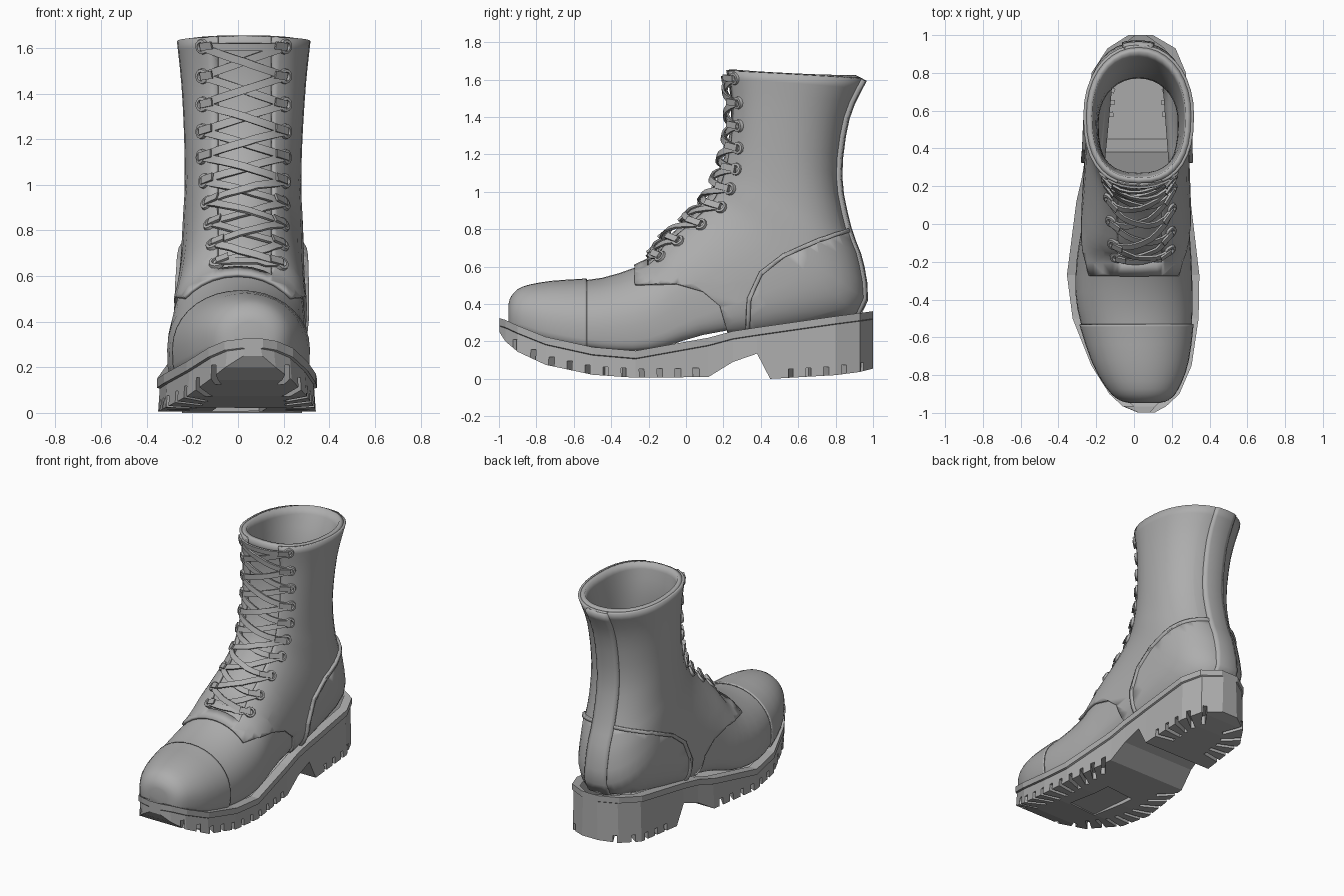
import bpy, bmesh, math
from mathutils import Vector, Matrix
from mathutils.bvhtree import BVHTree

if "Cube" in bpy.data.objects:
    bpy.data.objects.remove(bpy.data.objects["Cube"], do_unlink=True)

grey = bpy.data.materials.new("plain grey")
grey.use_nodes = True
grey.diffuse_color = (0.42, 0.42, 0.42, 1)
grey.node_tree.nodes["Principled BSDF"].inputs["Base Color"].default_value = grey.diffuse_color


def make(name, bm, smooth=True):
    me = bpy.data.meshes.new(name)
    bm.to_mesh(me)
    bm.free()
    ob = bpy.data.objects.new(name, me)
    bpy.context.collection.objects.link(ob)
    me.materials.append(grey)
    bpy.ops.object.select_all(action='DESELECT')
    ob.select_set(True)
    bpy.context.view_layer.objects.active = ob
    if smooth:
        bpy.ops.object.shade_smooth_by_angle(angle=math.radians(35))
    return ob


def thicken(ob, t, offset=1):
    m = ob.modifiers.new("thickness", 'SOLIDIFY')
    m.thickness, m.offset = t, offset


def loft(bm, rings, cap_start=True, cap_end=True):
    vs = [[bm.verts.new(p) for p in r] for r in rings]
    n = len(vs[0])
    for a, b in zip(vs, vs[1:]):
        for i in range(n):
            bm.faces.new((a[i], a[(i + 1) % n], b[(i + 1) % n], b[i]))
    if cap_start:
        bm.faces.new(vs[0][::-1])
    if cap_end:
        bm.faces.new(vs[-1])


def spline(rows, sub):
    # Smooth curve through the rows
    rows = [Vector(r) for r in rows]
    ext = [rows[0], *rows, rows[-1]]
    for a, b, c, d in zip(ext, ext[1:], ext[2:], ext[3:]):
        for k in range(sub):
            t = k / sub
            yield b + ((c - a) * t + (2 * a - 5 * b + 4 * c - d) * t ** 2
                       + (3 * b - a - 3 * c + d) * t ** 3) / 2
    yield rows[-1]


# Upper: sections that turn from upright at the toe to level at the collar
# front y, front z, back y, back z, half width
SECTIONS = [
    (-.94, .40, -.94, .29, .07), (-.925, .44, -.925, .275, .125), (-.87, .485, -.87, .25, .18),
    (-.72, .515, -.72, .19, .25), (-.45, .54, -.45, .135, .305), (-.20, .63, -.20, .13, .305),
    (-.12, .735, .10, .21, .28), (.025, .87, .55, .27, .262), (.125, .985, .905, .36, .255),
    (.17, 1.08, .92, .59, .248), (.20, 1.17, .85, .80, .24), (.232, 1.31, .80, 1.08, .243),
    (.24, 1.48, .84, 1.40, .257), (.215, 1.65, .935, 1.61, .277)]


def section(row, n=36):
    fy, fz, by, bz, width = row
    lean = (by - fy) / math.hypot(by - fy, fz - bz)
    cx = .025 * lean + .1 * max(0, -.4 - fy)
    f, b = Vector((cx, fy, fz)), Vector((cx, by, bz))
    mid, square, pts = b.lerp(f, .35 + .15 * lean), max(2.1, 5 - 4.2 * lean ** 2), []
    for i in range(n):
        a = math.tau * i / n
        c, s = math.cos(a), math.sin(a)
        e = 2 / (2.05 + .4 * lean if c > 0 else square)
        p = mid.lerp(f if c > 0 else b, abs(c) ** e)
        p.x += math.copysign(abs(s) ** e, s) * width
        pts.append(p)
    return pts


def drop(bm, test):
    gone = [f for f in bm.faces if test(f.calc_center_median(), f.normal)]
    bmesh.ops.delete(bm, geom=gone, context='FACES')


base = bmesh.new()
loft(base, [section(r) for r in spline(SECTIONS, 3)], True, False)
base.normal_update()
if max(base.faces, key=lambda f: f.calc_center_median().x).normal.x < 0:
    bmesh.ops.reverse_faces(base, faces=base.faces[:])
    base.normal_update()
surface = BVHTree.FromBMesh(base)
# The upper is open underneath, where the sole closes it
drop(base, lambda c, n: n.z < -.85 and c.z < .4)
thicken(make("boot_upper", base.copy()), .03, -1)


def cut(bm, co, no, clear=False):
    bmesh.ops.bisect_plane(bm, geom=bm.verts[:] + bm.edges[:] + bm.faces[:], dist=1e-5,
                           plane_co=co, plane_no=no, clear_outer=clear)


def edge_planes(points):
    # Planes through a line drawn on the side, facing its upper side
    return [(Vector((0, *p)), Vector((0, p[1] - q[1], q[0] - p[0])).normalized())
            for p, q in zip(points, points[1:])]


def inside(c, planes):
    return all((c - co).dot(no) < 0 for co, no in planes)


# Toe cap
bm = base.copy()
cut(bm, (0, -.53, 0), (0, 1, 0), True)
thicken(make("toe_cap", bm), .009)

# Quarters: leave out the vamp below the curved edge and the tongue strip
bm = base.copy()
vamp = edge_planes([(-.24, .50), (-.05, .505), (.09, .465), (.18, .39), (.23, .22)])
for co, no in vamp:
    cut(bm, co, no)
for y in (-.27, -.20):
    cut(bm, (0, y, 0), (0, 1, 0))
for x in (-.085, .145):
    cut(bm, (x, 0, 0), (1, 0, 0))
drop(bm, lambda c, n: c.y < -.27 or inside(c, vamp)
     or (-.085 < c.x < .145 and c.z > .5 and -.20 < c.y < .4))
thicken(make("quarters", bm), .016)

# Heel counter with a raised border strip
counter = edge_planes([(.31, .22), (.325, .43), (.39, .57), (.52, .67), (.70, .75), (.90, .815)])
inner = [(co - no * .022, no) for co, no in counter]
bm = base.copy()
for co, no in counter:
    cut(bm, co, no, True)
border = bm.copy()
thicken(make("heel_counter", bm), .024)
for co, no in inner:
    cut(border, co, no)
drop(border, lambda c, n: inside(c, inner))
thicken(make("heel_counter_border", border), .034)

# Back strap up the shaft
bm = base.copy()
cut(bm, (.095, 0, 0), (1, 0, 0), True)
cut(bm, (-.05, 0, 0), (-1, 0, 0), True)
cut(bm, (0, 0, .36), (0, 0, -1), True)
drop(bm, lambda c, n: c.y < .6)
thicken(make("back_strap", bm), .036)

# Sole: y, right edge, left edge, top z, bottom z
SOLE = [(-.998, .02, .11, .325, .25), (-.965, -.06, .17, .315, .20), (-.90, -.13, .24, .285, .145),
        (-.75, -.225, .305, .225, .075), (-.50, -.325, .342, .17, .022), (-.27, -.355, .346, .15, .006),
        (.12, -.305, .30, .22, .01), (.25, -.275, .29, .255, .09), (.38, -.255, .285, .275, .135),
        (.45, -.25, .285, .285, .0), (.80, -.225, .275, .335, .02), (.93, -.14, .22, .352, .037),
        (1.0, -.03, .10, .362, .055)]
bm = bmesh.new()
rings = []
for y, l, r, top, low in SOLE:
    g = min(.012, (r - l) * .1)
    half = [(min(.06, (r - l) * .3), top), (0, top), (0, top - .04), (g, top - .044), (g * .4, low)]
    rings.append([(l + d, y, z) for d, z in half] + [(r - d, y, z) for d, z in half[::-1]])
loft(bm, rings)
bmesh.ops.recalc_face_normals(bm, faces=bm.faces[:])
sole = make("lugged_sole", bm, False)

# Tread slots around the forefoot and heel, and a shallow forefoot recess
bm = bmesh.new()


def slot(x, y, z, angle, size):
    mat = Matrix.Translation((x, y, z)) @ Matrix.Rotation(angle, 4, 'Z') @ Matrix.Diagonal((*size, 1))
    bmesh.ops.create_cube(bm, size=1, matrix=mat)


for start, step, count, centre in ((-.92, .098, 11, -.40), (.56, .096, 5, .62)):
    for k in range(count):
        y = start + step * k
        a, b = next((a, b) for a, b in zip(SOLE, SOLE[1:]) if a[0] <= y <= b[0])
        _, l, r, _, low = Vector(a).lerp(Vector(b), (y - a[0]) / (b[0] - a[0]))
        for x in (l, r):
            ang = math.atan2((y - centre) * .75, x - .025)
            slot(x - math.cos(ang) * .05, y - math.sin(ang) * .05, low + .005, ang, (.17, .026, .085))
slot(0, -.33, 0, .1, (.22, .34, .06))
cutter = make("tread_cutter", bm, False)
cutter.hide_render = True
m = sole.modifiers.new("tread", 'BOOLEAN')
m.operation, m.solver, m.object = 'DIFFERENCE', 'EXACT', cutter
bpy.context.view_layer.objects.active = sole
bpy.ops.object.modifier_apply(modifier=m.name)
bpy.data.objects.remove(cutter, do_unlink=True)

# Open the top of the sole inside its welt
bm = bmesh.new()
bm.from_mesh(sole.data)
drop(bm, lambda c, n: n.z > .6 and abs(c.x - .02) < .06)
bm.to_mesh(sole.data)
bm.free()

# Eyelet rows: height, right x, left x, spreading apart over the instep
rows = []
for i in range(10):
    k = min(1, i / 5)
    centre, half = .045 - .02 * k, .135 + .035 * k
    rows.append((.645 + .08 * i + .003 * i * i, centre - half, centre + half))


def on_front(x, z, lift):
    p, n, _, _ = surface.ray_cast(Vector((x, -3, z)), Vector((0, 1, 0)))
    return p + n * lift, n


bm = bmesh.new()
for z, l, r in rows:
    for x in (l, r):
        p, n = on_front(x, z, .02)
        rot = n.to_track_quat('Z', 'Y').to_matrix()
        loft(bm, [[p + rot @ Vector((math.cos(i * math.pi / 6) * q, math.sin(i * math.pi / 6) * q, h))
                   for i in range(12)]
                  for q, h in ((.036, -.01), (.032, .008), (.02, .01), (.015, -.01))], False, False)
bmesh.ops.recalc_face_normals(bm, faces=bm.faces[:])
make("eyelets", bm)

# Laces: flat strands crossing between rows, with a bar at each end
bm = bmesh.new()


def ribbon(pts):
    rings = []
    for i, (p, n) in enumerate(pts):
        d = pts[min(i + 1, len(pts) - 1)][0] - pts[max(i - 1, 0)][0]
        w, h = d.cross(n).normalized() * .017, n * .006
        rings.append([p + w + h, p - w + h, p - w - h, p + w - h])
    loft(bm, rings)


def strand(x0, z0, x1, z1, lift):
    ribbon([on_front(x0 + (x1 - x0) * i / 8, z0 + (z1 - z0) * i / 8,
                     .024 + lift * math.sin(math.pi * i / 8)) for i in range(9)])


for i, (a, b) in enumerate(zip(rows, rows[1:])):
    over, under = (.012, -.004) if i % 2 else (-.004, .012)
    strand(a[1], a[0], b[2], b[0], over)
    strand(a[2], a[0], b[1], b[0], under)
for z, l, r in (rows[0], rows[-1]):
    strand(l, z, r, z, .004)

# Lace loops standing out at each eyelet
for z, l, r in rows:
    for x, s in ((l, 1), (r, -1)):
        ribbon([on_front(x, z, .03), on_front(x + s * .05, z + .01, .045)])
bmesh.ops.recalc_face_normals(bm, faces=bm.faces[:])
make("laces", bm)
base.free()
